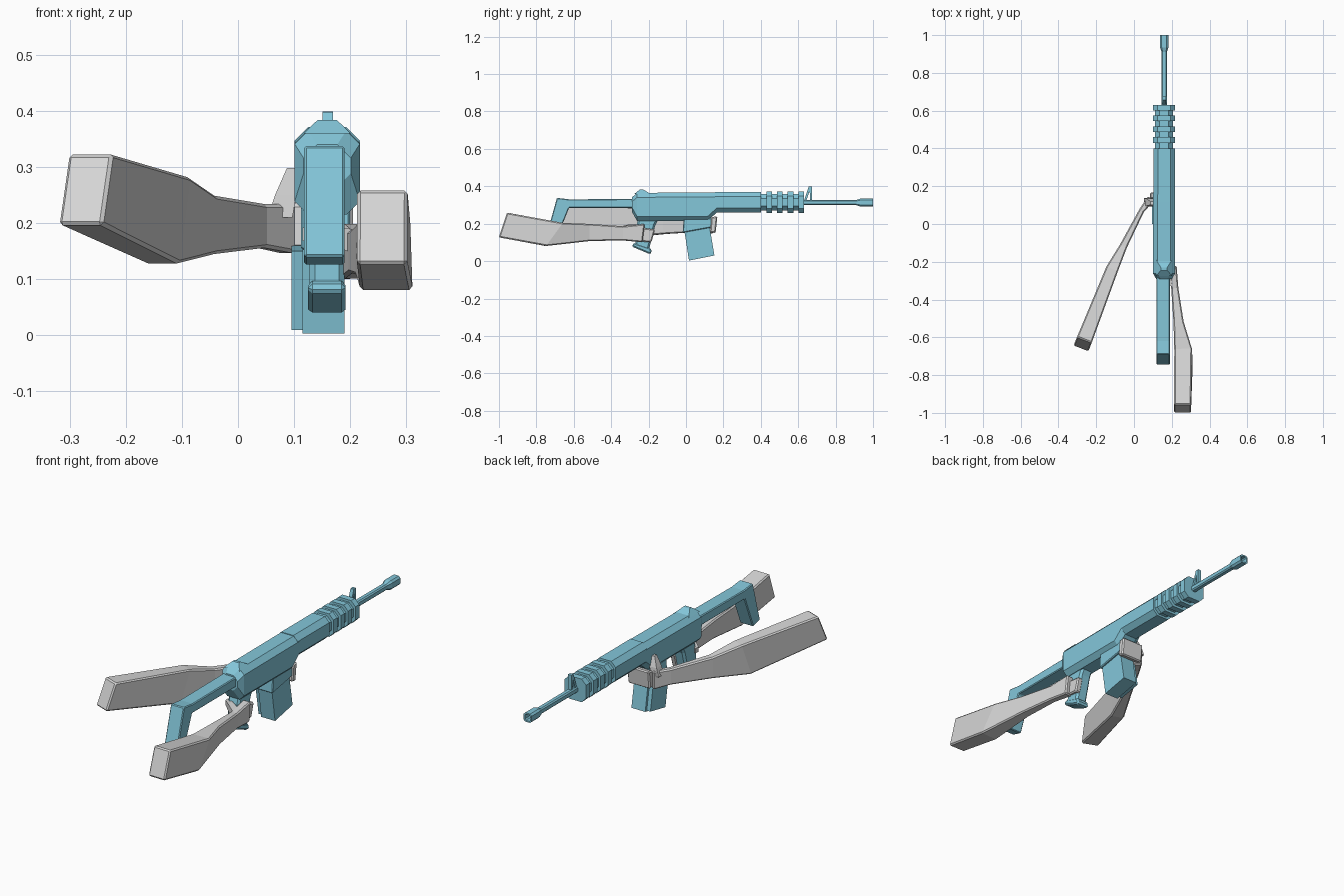
import bpy, bmesh, math
from mathutils import Vector

def material(name, rgb):
    m = bpy.data.materials.new(name)
    m.diffuse_color = (*rgb, 1)
    return m

BLUE = material("gun_blue", (0.23, 0.57, 0.70))
GREY = material("arm_grey", (0.68, 0.68, 0.68))
CX = 0.159  # centre line of the gun

def finish(name, bm, mat, bevel=0.0):
    bmesh.ops.recalc_face_normals(bm, faces=bm.faces)
    me = bpy.data.meshes.new(name)
    bm.to_mesh(me)
    bm.free()
    ob = bpy.data.objects.new(name, me)
    bpy.context.collection.objects.link(ob)
    me.materials.append(mat)
    if bevel:
        b = ob.modifiers.new("bevel", 'BEVEL')
        b.width, b.segments, b.limit_method = bevel, 1, 'ANGLE'
        b.angle_limit = math.radians(50)
    return ob

def loft(name, rings, mat, bevel=0.0, caps=True):
    """Skin a list of equal-length point rings."""
    bm = bmesh.new()
    vs = [[bm.verts.new(p) for p in r] for r in rings]
    n = len(vs[0])
    for a, b in zip(vs, vs[1:]):
        for i in range(n):
            bm.faces.new((a[i], a[(i + 1) % n], b[(i + 1) % n], b[i]))
    if caps:
        bm.faces.new(vs[0])
        bm.faces.new(vs[-1])
    return finish(name, bm, mat, bevel)

def prism(name, profile, x0, x1, mat=BLUE, bevel=0.0):
    """Side profile (y, z) extruded across x."""
    return loft(name, [[(x, y, z) for y, z in profile] for x in (x0, x1)], mat, bevel)

def octagon(y, hw, z0, z1, cx=0.024, cz=0.024, x=CX):
    return [(x - hw + cx, y, z1), (x + hw - cx, y, z1), (x + hw, y, z1 - cz), (x + hw, y, z0 + cz),
            (x + hw - cx, y, z0), (x - hw + cx, y, z0), (x - hw, y, z0 + cz), (x - hw, y, z1 - cz)]

def limb(name, sections, bevel=0.006):
    """Boxy limb: (centre, half width, half height, lean) along a path."""
    pts = [Vector(s[0]) for s in sections]
    rings = []
    for i, (c, hw, hh, lean) in enumerate(sections):
        d = pts[min(i + 1, len(pts) - 1)] - pts[max(i - 1, 0)]
        d.z = 0
        d.normalize()
        side = Vector((d.y, -d.x, 0)) * hw
        up = Vector((0, 0, hh)) + d * lean
        rings.append([pts[i] + side + up, pts[i] - side + up, pts[i] - side - up, pts[i] + side - up])
    return loft(name, rings, GREY, bevel)

# Shoulder stock
prism("stock", [(-0.27, 0.333), (-0.62, 0.33), (-0.69, 0.338), (-0.745, 0.14), (-0.69, 0.125),
                (-0.625, 0.285), (-0.27, 0.285)], 0.118, 0.19, bevel=0.004)

# Receiver
loft("receiver", [octagon(-0.29, 0.042, 0.265, 0.34), octagon(-0.262, 0.058, 0.215, 0.365),
                  octagon(0.115, 0.058, 0.215, 0.367), octagon(0.165, 0.058, 0.26, 0.367)], BLUE)
loft("rear_sight", [[(CX - w, y0, z), (CX + w, y0, z), (CX + w, y1, z), (CX - w, y1, z)]
                    for w, y0, y1, z in ((0.042, -0.275, -0.19, 0.36), (0.017, -0.245, -0.23, 0.384))], BLUE)

# Handguard with cooling ribs
loft("handguard", [octagon(0.155, 0.057, 0.26, 0.37), octagon(0.4, 0.057, 0.26, 0.37)], BLUE)
loft("handguard_core", [octagon(0.39, 0.047, 0.27, 0.36), octagon(0.62, 0.047, 0.27, 0.36)], BLUE)
for i in range(4):
    y = 0.43 + i * 0.057
    loft(f"handguard_rib_{i + 1}", [octagon(y, 0.058, 0.258, 0.371), octagon(y + 0.03, 0.058, 0.258, 0.371)], BLUE)

# Barrel and hollow muzzle
def tube_ring(y, r):
    return octagon(y, r, 0.313 - r, 0.313 + r, r * 0.4, r * 0.4, 0.16)

loft("barrel", [tube_ring(0.6, 0.014), tube_ring(0.93, 0.014)], BLUE)
loft("muzzle", [tube_ring(0.91, 0.014), tube_ring(0.935, 0.022), tube_ring(1.0, 0.022),
                tube_ring(1.0, 0.015), tube_ring(0.94, 0.013)], BLUE)

# Front sight: upright post with slanted strut
prism("front_sight_strut", [(0.63, 0.32), (0.656, 0.398), (0.668, 0.398), (0.642, 0.32)], 0.151, 0.169)
prism("front_sight_post", [(0.664, 0.315), (0.66, 0.399), (0.674, 0.399), (0.674, 0.315)], 0.151, 0.169)

# Magazine, its socket and side plate
prism("magazine_socket", [(-0.012, 0.23), (0.14, 0.23), (0.136, 0.18), (-0.018, 0.152)], 0.112, 0.2, bevel=0.004)
prism("magazine", [(-0.01, 0.17), (0.016, 0.003), (0.152, 0.03), (0.125, 0.19)], 0.115, 0.19)
prism("magazine_plate", [(0.0, 0.15), (0.024, 0.01), (0.14, 0.032), (0.118, 0.16)], 0.095, 0.117)

# Pistol grip with flared foot, trigger
prism("grip", [(-0.255, 0.23), (-0.265, 0.19), (-0.272, 0.08), (-0.2, 0.055), (-0.165, 0.19), (-0.145, 0.23)],
      0.127, 0.19, bevel=0.01)
prism("grip_foot", [(-0.272, 0.097), (-0.29, 0.088), (-0.283, 0.075), (-0.195, 0.038), (-0.182, 0.045), (-0.188, 0.07)],
      0.125, 0.192, bevel=0.008)

# Right arm
limb("right_arm", [((0.257, -0.978, 0.193), 0.045, 0.066, 0.022), ((0.262, -0.705, 0.143), 0.047, 0.062, 0.045),
                   ((0.236, -0.52, 0.153), 0.027, 0.046, 0.0), ((0.216, -0.34, 0.149), 0.019, 0.038, 0.0),
                   ((0.205, -0.228, 0.15), 0.021, 0.049, 0.006)])
loft("right_thumb", [[(x, y - h, z - h), (x, y + h, z - h), (x, y + h, z + h), (x, y - h, z + h)]
                     for x, y, z, h in ((0.215, -0.32, 0.165, 0.022), (0.16, -0.285, 0.18, 0.017),
                                        (0.115, -0.25, 0.18, 0.012))], GREY)
prism("right_fingers", [(-0.24, 0.105), (-0.255, 0.18), (-0.165, 0.17), (-0.185, 0.1)], 0.175, 0.205, GREY, 0.006)

# Left arm
limb("left_arm", [((-0.272, -0.637, 0.26), 0.042, 0.063, 0.025), ((-0.125, -0.26, 0.205), 0.033, 0.077, 0.025),
                  ((-0.055, -0.115, 0.197), 0.02, 0.052, 0.0), ((0.04, 0.07, 0.195), 0.014, 0.039, 0.0),
                  ((0.09, 0.135, 0.19), 0.02, 0.044, 0.0)])
loft("left_thumb", [[(x - h, y - h, z), (x + h, y - h, z), (x + h, y + h, z), (x - h, y + h, z)]
                    for x, y, z, h in ((0.075, 0.115, 0.21, 0.022), (0.085, 0.115, 0.25, 0.019),
                                       (0.096, 0.11, 0.298, 0.009))], GREY)
prism("left_fingers", [(0.128, 0.155), (0.135, 0.235), (0.168, 0.24), (0.158, 0.15)], 0.085, 0.205, GREY, 0.006)
